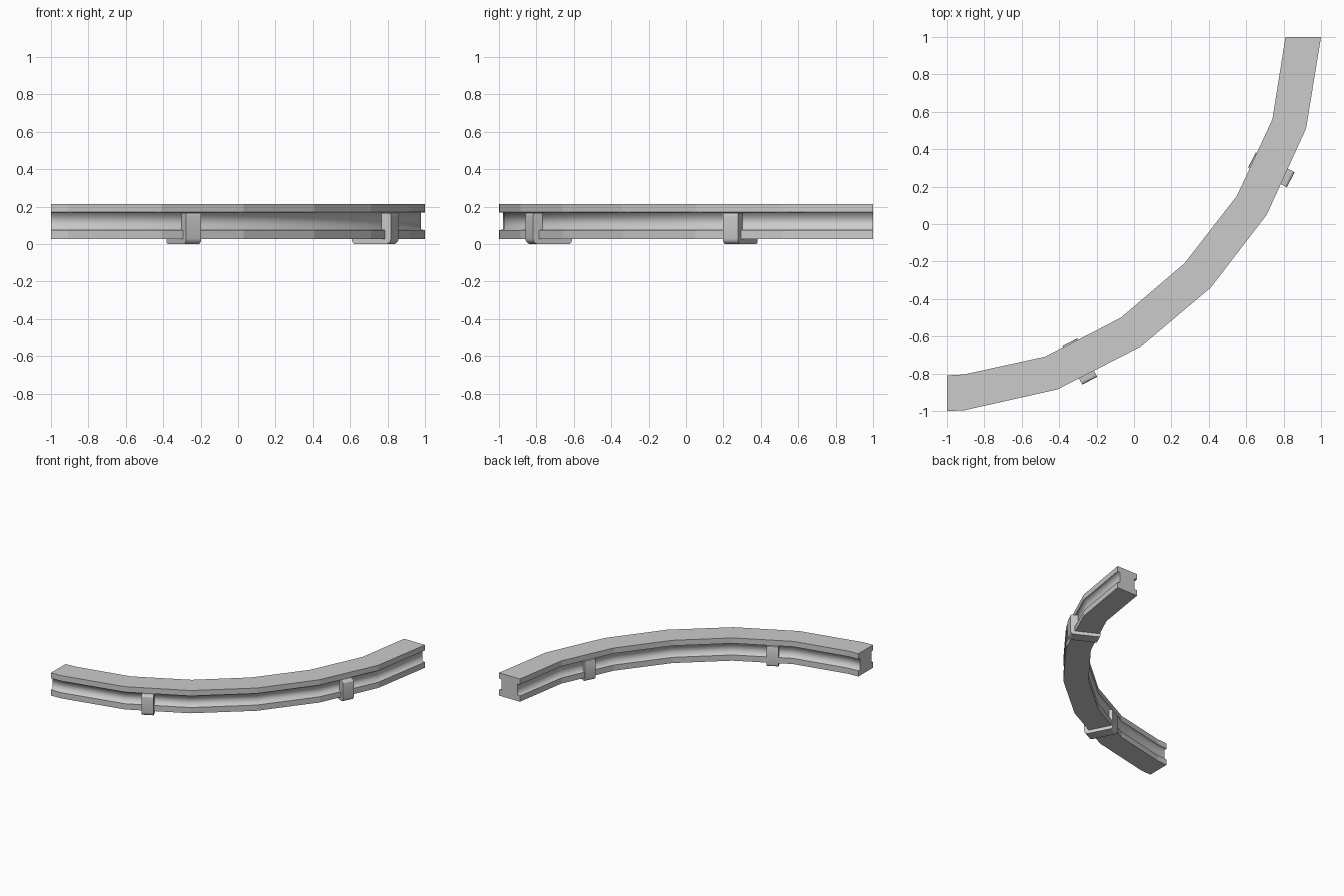
import bpy, bmesh, math
from mathutils import Vector

if "Cube" in bpy.data.objects:
    bpy.data.objects.remove(bpy.data.objects["Cube"])

# Plan of the curved beam: outer and inner edge points
OUTER = [(-1, -1), (-.91, -.997), (-.41, -.885), (.03, -.66),
         (.41, -.34), (.71, .05), (.92, .51), (1, 1)]
INNER = [(-1, -.81), (-.91, -.805), (-.475, -.71), (-.07, -.5),
         (.27, -.21), (.55, .15), (.74, .56), (.81, 1)]

# Cross-section: (fraction from outer to inner edge, z)
R = .12
SECTION = [(0, .028), (0, .075), (R, .078), (R, .167), (0, .17), (0, .215),
           (1, .215), (1, .17), (1 - R, .167), (1 - R, .078), (1, .075), (1, .028)]
CHANNEL = {1, 2, 3, 7, 8, 9}


def finish(bm, name):
    bmesh.ops.recalc_face_normals(bm, faces=bm.faces)
    me = bpy.data.meshes.new(name)
    bm.to_mesh(me)
    bm.free()
    ob = bpy.data.objects.new(name, me)
    bpy.context.collection.objects.link(ob)
    return ob


def build_beam():
    bm = bmesh.new()
    rings = []
    for o, i in zip(OUTER, INNER):
        o, i = Vector(o), Vector(i)
        rings.append([bm.verts.new((*o.lerp(i, f), z)) for f, z in SECTION])
    n = len(SECTION)
    for a, b in zip(rings, rings[1:]):
        for k in range(n):
            j = (k + 1) % n
            face = bm.faces.new((a[k], a[j], b[j], b[k]))
            face.smooth = k in CHANNEL
    bm.faces.new(rings[0])
    bm.faces.new(rings[-1])
    return finish(bm, "curved_beam")


def arc(cx, cz, r, a0, a1, steps=4):
    return [(cx + r * math.cos(math.radians(a0 + (a1 - a0) * s / steps)),
             cz + r * math.sin(math.radians(a0 + (a1 - a0) * s / steps)))
            for s in range(steps + 1)]


# Clip profile (distance outward, z): a U hooking both channels from below
CLIP = (arc(.423, .018, .018, 180, 270) + arc(.608, .03, .03, 270, 360)
        + arc(.623, .152, .015, 0, 90)
        + [(.58, .167), (.58, .077), (.602, .075), (.602, .028),
           (.414, .028), (.414, .075), (.436, .077), (.436, .167)]
        + arc(.415, .157, .01, 90, 180, 2))


def build_clip(name, mirrored):
    along, out = Vector((.89, .456)), Vector((.456, -.89))
    bm = bmesh.new()
    loops = []
    for t in (-.638, -.548):
        loop = []
        for d, z in CLIP:
            p = along * t + out * d
            if mirrored:
                p = Vector((-p.y, -p.x))
            loop.append(bm.verts.new((p.x, p.y, z)))
        loops.append(loop)
    a, b = loops
    for k in range(len(a)):
        j = (k + 1) % len(a)
        bm.faces.new((a[k], a[j], b[j], b[k]))
    bm.faces.new(a)
    bm.faces.new(b)
    ob = finish(bm, name)
    bpy.ops.object.select_all(action='DESELECT')
    ob.select_set(True)
    bpy.context.view_layer.objects.active = ob
    bpy.ops.object.shade_smooth_by_angle(angle=math.radians(35))
    return ob


build_beam()
build_clip("support_clip_front", False)
build_clip("support_clip_right", True)
